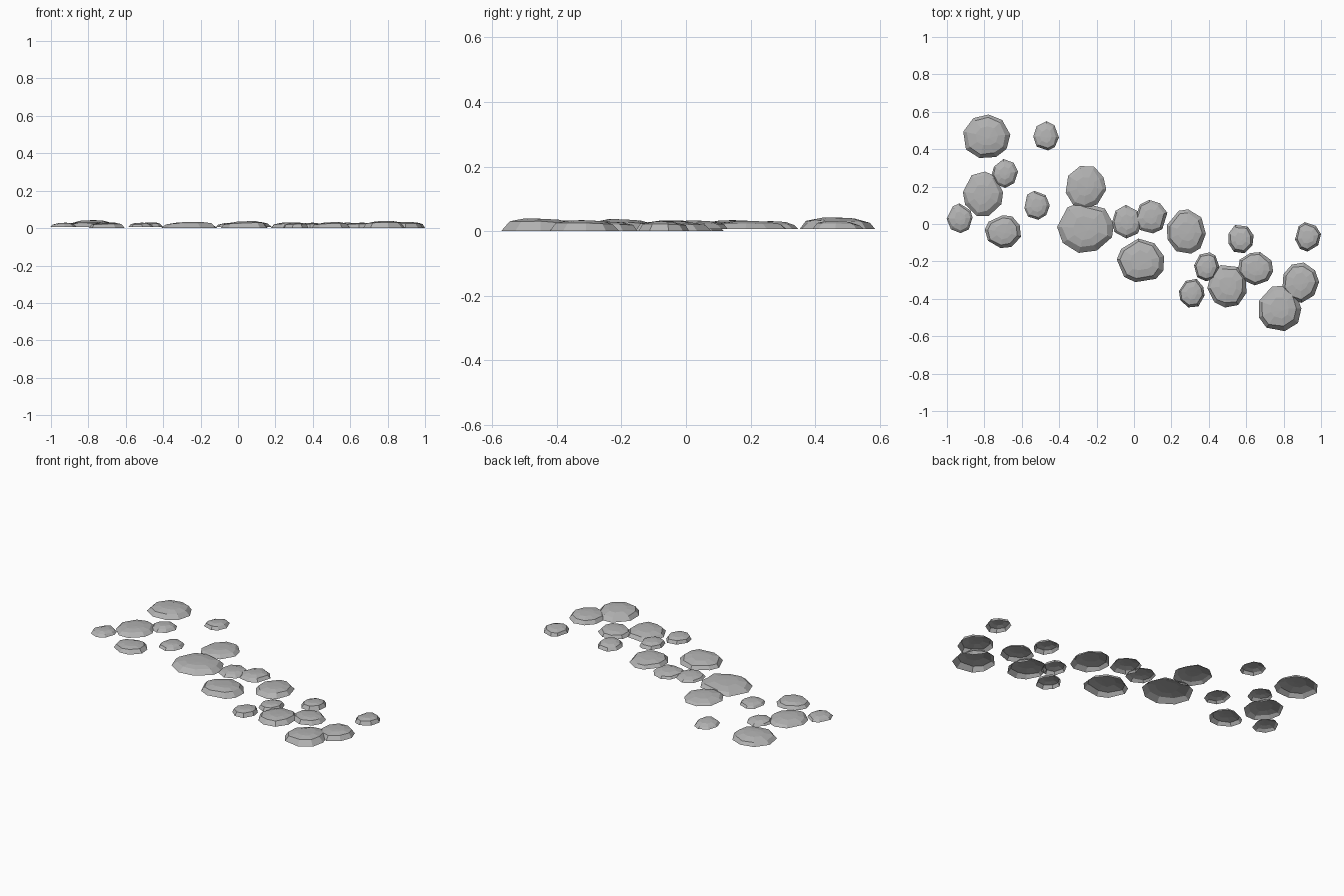
import bpy
import bmesh
import math
import random
from mathutils import Vector

cube = bpy.data.objects.get("Cube")
if cube:
    bpy.data.objects.remove(cube)

# Stone grey
grey = bpy.data.materials.new("stone grey")
grey.use_nodes = True
colour = (0.45, 0.45, 0.45, 1)
grey.diffuse_color = colour
grey.node_tree.nodes["Principled BSDF"].inputs["Base Color"].default_value = colour

# Each stone in hundredths: centre x, centre y, half width, half depth, crown height
STONES = [
    (-79, 47, 13, 12, 4.4), (-47, 47, 7, 8, 3.2), (-69, 27, 7, 8, 3.2),
    (-81, 16, 11, 12, 3.5), (-93, 3, 7, 8, 3), (-70, -4, 10, 9, 3),
    (-52, 10, 7, 8, 3), (-26, 20, 11, 12, 3.3), (-26, -2, 15, 14, 3.4),
    (-4, 1, 8, 9, 3), (9, 4, 9, 9, 3.4), (4, -20, 13, 12, 3.8),
    (28, -4, 11, 12, 3.2), (57, -8, 7, 8, 3), (93, -7, 7, 8, 3.1),
    (39, -23, 7, 8, 3), (50, -33, 11, 12, 3.3), (65, -24, 10, 9, 3),
    (31, -37, 7, 8, 3), (78, -45, 12, 13, 4), (89, -31, 10, 11, 3.5),
]


def ring(bm, sides, place):
    return [bm.verts.new(place(i)) for i in range(sides)]


def bridge(bm, lower, upper):
    for i in range(len(lower)):
        j = (i + 1) % len(lower)
        bm.faces.new((lower[i], lower[j], upper[j], upper[i]))


def make_stone(name, x, y, rx, ry, height, rng):
    """Flat faceted stepping stone, open underneath, with a tilted crown."""
    sides = 8 if rx < 0.1 else 9
    step = math.tau / sides
    turn = rng.uniform(0, step)
    angles = [turn + step * (i + rng.uniform(-0.18, 0.18)) for i in range(sides)]
    radii = [rng.uniform(0.95, 1.03) for _ in range(sides)]
    base = 0.007 if y > 0 else 0.0
    tilt = rng.uniform(0.05, 0.15)

    def point(i, scale, z):
        a, r = angles[i], radii[i] * scale
        return Vector((x + rx * r * math.cos(a), y + ry * r * math.sin(a), z))

    def shoulder_place(i):
        # The crown rises towards the front right, where the rim is steep
        lean = math.cos(angles[i] + math.pi / 4)
        inset = rng.uniform(0.78, 0.86) - 0.03 * lean
        return point(i, inset, height * (0.66 + tilt * lean + rng.uniform(-0.04, 0.04)))

    def crown_place(i):
        lean = math.cos(angles[i] + math.pi / 4)
        return point(i, rng.uniform(0.4, 0.5), height * (0.91 + 0.5 * tilt * lean))

    bm = bmesh.new()
    foot = ring(bm, sides, lambda i: point(i, 1, base))
    shoulder = ring(bm, sides, shoulder_place)
    crown = ring(bm, sides, crown_place)
    bridge(bm, foot, shoulder)
    bridge(bm, shoulder, crown)
    peak = bm.verts.new((x + 0.1 * rx, y - 0.1 * ry, height * 0.97))
    for i in range(sides):
        bm.faces.new((crown[i], crown[(i + 1) % sides], peak))
    mesh = bpy.data.meshes.new(name)
    bm.to_mesh(mesh)
    bm.free()
    mesh.materials.append(grey)
    stone = bpy.data.objects.new(name, mesh)
    bpy.context.collection.objects.link(stone)


# Scatter the path of stones
rng = random.Random(4)
for number, row in enumerate(STONES, 1):
    make_stone(f"stepping_stone_{number}", *[value / 100 for value in row], rng)
